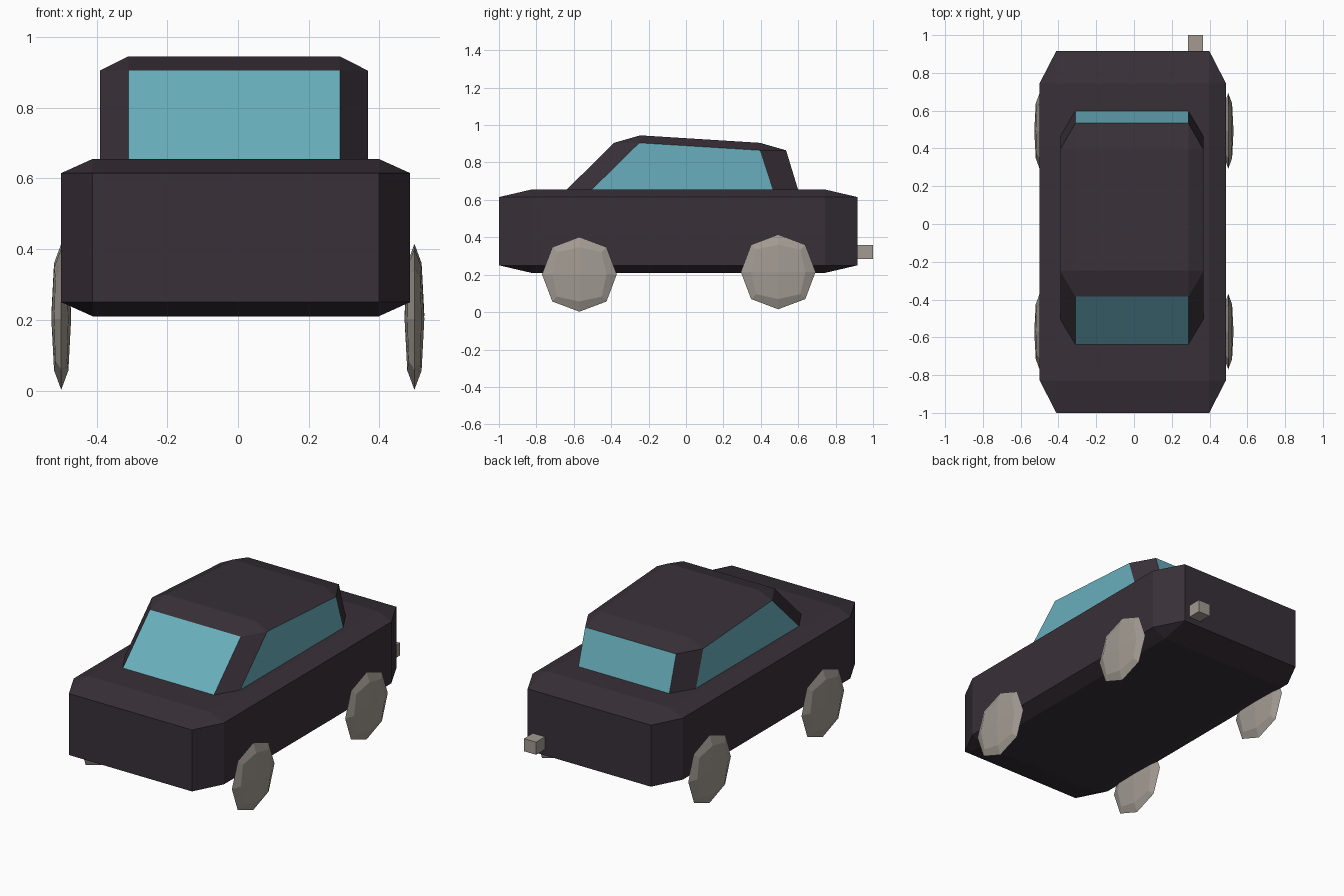
import bpy
import bmesh
from mathutils import Vector

cube = bpy.data.objects.get("Cube")
if cube:
    bpy.data.objects.remove(cube, do_unlink=True)


def make_material(name, rgb):
    mat = bpy.data.materials.new(name)
    mat.use_nodes = True
    colour = (*rgb, 1)
    mat.diffuse_color = colour
    mat.node_tree.nodes["Principled BSDF"].inputs["Base Color"].default_value = colour
    return mat


paint = make_material("dark plum paint", (0.04, 0.03, 0.04))
glass = make_material("teal glass", (0.14, 0.43, 0.51))
metal = make_material("warm grey metal", (0.36, 0.325, 0.29))


def add_object(name, bm, *materials):
    bmesh.ops.recalc_face_normals(bm, faces=bm.faces)
    mesh = bpy.data.meshes.new(name)
    bm.to_mesh(mesh)
    bm.free()
    for mat in materials:
        mesh.materials.append(mat)
    obj = bpy.data.objects.new(name, mesh)
    bpy.context.collection.objects.link(obj)
    return obj


def box(name, low, high, mat, bevel=0):
    """Box between two corners; bevel is a fraction of each side length."""
    low, high = Vector(low), Vector(high)
    bm = bmesh.new()
    bmesh.ops.create_cube(bm, size=1)
    if bevel:
        bmesh.ops.bevel(bm, geom=bm.edges[:], offset=bevel, segments=1,
                        affect='EDGES', profile=0.5)
    bmesh.ops.scale(bm, vec=high - low, verts=bm.verts)
    bmesh.ops.translate(bm, vec=(low + high) / 2, verts=bm.verts)
    return add_object(name, bm, mat)


# Chamfered lower body
box("body", (-0.5, -1, 0.21), (0.487, 0.917, 0.655), paint, bevel=0.09)

# Tapered cabin: end panels use the inner width, side panels the outer width
inner = (-0.31, 0.288)
outer = (-0.39, 0.367)
end_profile = [(-0.693, 0.6), (-0.385, 0.905), (0.535, 0.865), (0.616, 0.6)]
side_profile = [(-0.56, 0.6), (-0.25, 0.905), (0.395, 0.865), (0.481, 0.6)]
roof_profile = [(-0.245, 0.945), (0.395, 0.905)]
bm = bmesh.new()
for widths, profile in ((inner, end_profile + roof_profile), (outer, side_profile)):
    for x in widths:
        for y, z in profile:
            bm.verts.new((x, y, z))
bmesh.ops.convex_hull(bm, input=bm.verts[:])
bmesh.ops.dissolve_limit(bm, angle_limit=0.03, verts=bm.verts[:], edges=bm.edges[:])
bmesh.ops.recalc_face_normals(bm, faces=bm.faces)
# Glass fills the side panels, the windscreen and the rear window
for face in bm.faces:
    n = face.normal
    side = abs(n.x) > 0.99
    screen = abs(n.x) < 0.05 and abs(n.y) > 0.5
    face.material_index = 1 if side or screen else 0
add_object("cabin", bm, paint, glass)

# Faceted, flattened wheels
for end, y, z in (("front", -0.57, 0.202), ("rear", 0.493, 0.215)):
    for side, x in (("right", -0.5), ("left", 0.499)):
        bm = bmesh.new()
        bmesh.ops.create_cube(bm, size=2)
        wheel = add_object(f"{end}_{side}_wheel", bm, metal)
        wheel.location = (x, y, z)
        # The rounding shrinks the cube to 0.84 of its size
        wheel.scale = Vector((0.028, 0.2, 0.2)) / 0.84
        rounding = wheel.modifiers.new("rounding", 'SUBSURF')
        rounding.levels = rounding.render_levels = 1

# Exhaust stub at the back
box("exhaust", (0.285, 0.88, 0.285), (0.365, 1, 0.36), metal)
